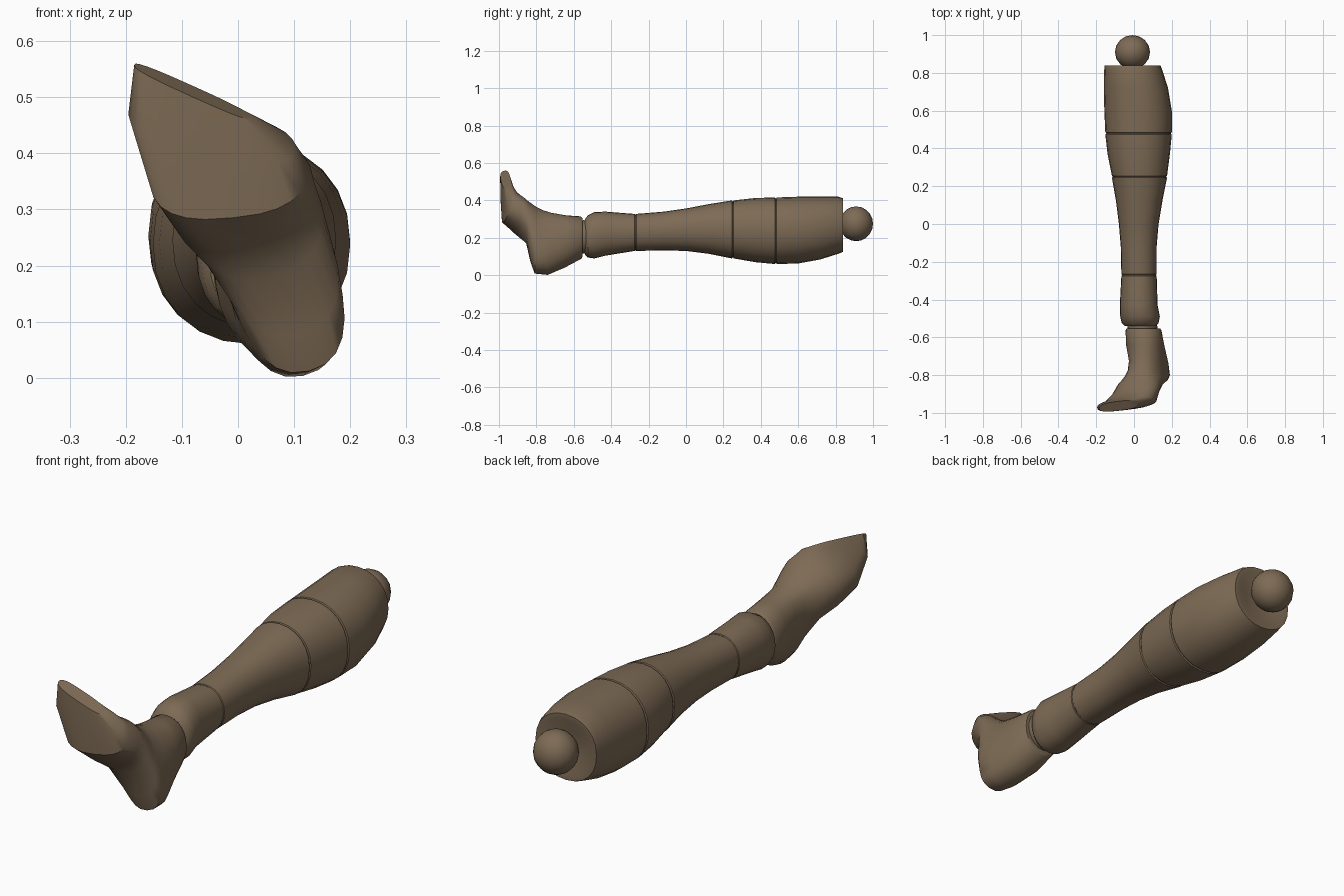
import bpy, bmesh, math
from mathutils import Vector

if "Cube" in bpy.data.objects:
    bpy.data.objects.remove(bpy.data.objects["Cube"])

brown = bpy.data.materials.new("worn_brown")
brown.diffuse_color = (0.205, 0.145, 0.09, 1)
brown.use_nodes = True
brown.node_tree.nodes["Principled BSDF"].inputs["Base Color"].default_value = brown.diffuse_color
SIDES = 24


def finish(bm, name, angle=35):
    bmesh.ops.recalc_face_normals(bm, faces=bm.faces[:])
    me = bpy.data.meshes.new(name)
    bm.to_mesh(me)
    bm.free()
    ob = bpy.data.objects.new(name, me)
    bpy.context.collection.objects.link(ob)
    me.materials.append(brown)
    bpy.ops.object.select_all(action='DESELECT')
    bpy.context.view_layer.objects.active = ob
    ob.select_set(True)
    bpy.ops.object.shade_smooth_by_angle(angle=math.radians(angle))
    return ob


def ring(c, a, w, power=2.0):
    """Closed (super)elliptic section: centre, up half-axis, side half-axis."""
    pts = []
    for i in range(SIDES):
        t = 2 * math.pi * i / SIDES
        s, k = math.sin(t), math.cos(t)
        e = 2 / power
        pts.append(c + a * math.copysign(abs(k) ** e, k) + w * math.copysign(abs(s) ** e, s))
    return pts


def loft(rings, name, angle=35):
    bm = bmesh.new()
    loops = [[bm.verts.new(p) for p in r] for r in rings]
    for l0, l1 in zip(loops, loops[1:]):
        for i in range(SIDES):
            j = (i + 1) % SIDES
            bm.faces.new((l0[i], l0[j], l1[j], l1[i]))
    bm.faces.new(loops[0])
    bm.faces.new(loops[-1])
    return finish(bm, name, angle)


def ball(name, centre, size):
    bm = bmesh.new()
    bmesh.ops.create_uvsphere(bm, u_segments=16, v_segments=10, radius=1)
    for v in bm.verts:
        v.co = Vector(centre) + Vector(v.co[i] * size[i] for i in range(3))
    return finish(bm, name, 50)


# Shin: y, x min, x max, z min, z max
shin = [(-0.54, -0.05, 0.115, 0.11, 0.30), (-0.525, -0.065, 0.13, 0.095, 0.32),
        (-0.49, -0.073, 0.137, 0.09, 0.338), (-0.43, -0.075, 0.125, 0.105, 0.34),
        (-0.27, -0.067, 0.12, 0.13, 0.328), (-0.12, -0.07, 0.12, 0.133, 0.34),
        (0.0, -0.08, 0.13, 0.13, 0.357), (0.12, -0.095, 0.15, 0.115, 0.38),
        (0.25, -0.117, 0.175, 0.09, 0.40), (0.37, -0.14, 0.19, 0.07, 0.413),
        (0.48, -0.152, 0.20, 0.06, 0.416), (0.60, -0.157, 0.20, 0.063, 0.42),
        (0.72, -0.16, 0.18, 0.085, 0.42), (0.815, -0.158, 0.15, 0.115, 0.42),
        (0.84, -0.155, 0.14, 0.125, 0.412)]
seams = (-0.27, 0.25, 0.48)
rings = []
for y, x0, x1, z0, z1 in shin:
    c = Vector(((x0 + x1) / 2, y, (z0 + z1) / 2))
    a, w = Vector((0, 0, (z1 - z0) / 2)), Vector(((x1 - x0) / 2, 0, 0))
    # fine panel seams are shallow grooves around the shell
    steps = [(-.005, 1), (-.002, .97), (.002, .97), (.005, 1)] if y in seams else [(0, 1)]
    for dy, s in steps:
        rings.append(ring(c + Vector((0, dy, 0)), a * s, w * s, 2.15))
# sunken knee socket
rings.append(ring(c, a * 0.85, w * 0.85, 2.15))
rings.append(ring(c + Vector((0, -0.02, 0)), a * 0.45, w * 0.5))
loft(rings, "shin_shell")

# Knee and ankle joints
ball("knee_ball", (-0.008, 0.91, 0.275), (0.093, 0.09, 0.093))
ball("ankle_joint", (0.045, -0.548, 0.205), (0.08, 0.06, 0.09))

# Foot: instep point, sole point, half width, sideways tilt, squareness
foot = [((.05, -.553, .305), (.05, -.553, .10), .088, 0, 2.1),
        ((.05, -.565, .315), (.05, -.56, .088), .095, 0, 2.1),
        ((.045, -.64, .32), (.075, -.65, .04), .10, .1, 2.2),
        ((.04, -.72, .333), (.115, -.74, .003), .095, .2, 2.3),
        ((.03, -.765, .345), (.127, -.81, .012), .095, .25, 2.4),
        ((.02, -.80, .36), (.11, -.833, .08), .10, .3, 2.4),
        ((.01, -.84, .385), (.06, -.855, .18), .112, .3, 2.4),
        ((0, -.875, .41), (.02, -.91, .23), .125, .25, 2.4),
        ((-.03, -.908, .44), (-.01, -.978, .285), .138, .1, 2.6),
        ((-.05, -.925, .48), (-.045, -.985, .40), .148, -.2, 2.8),
        ((-.08, -.938, .52), (-.08, -.988, .50), .105, -.45, 2.8)]
rings = []
for top, sole, half, tilt, power in foot:
    t, b = Vector(top), Vector(sole)
    depth = 0.12 if top[1] < -0.86 else 0
    rings.append(ring((t + b) / 2, (t - b) / 2, Vector((1, depth, tilt)) * half, power))
loft(rings, "foot", 40)
